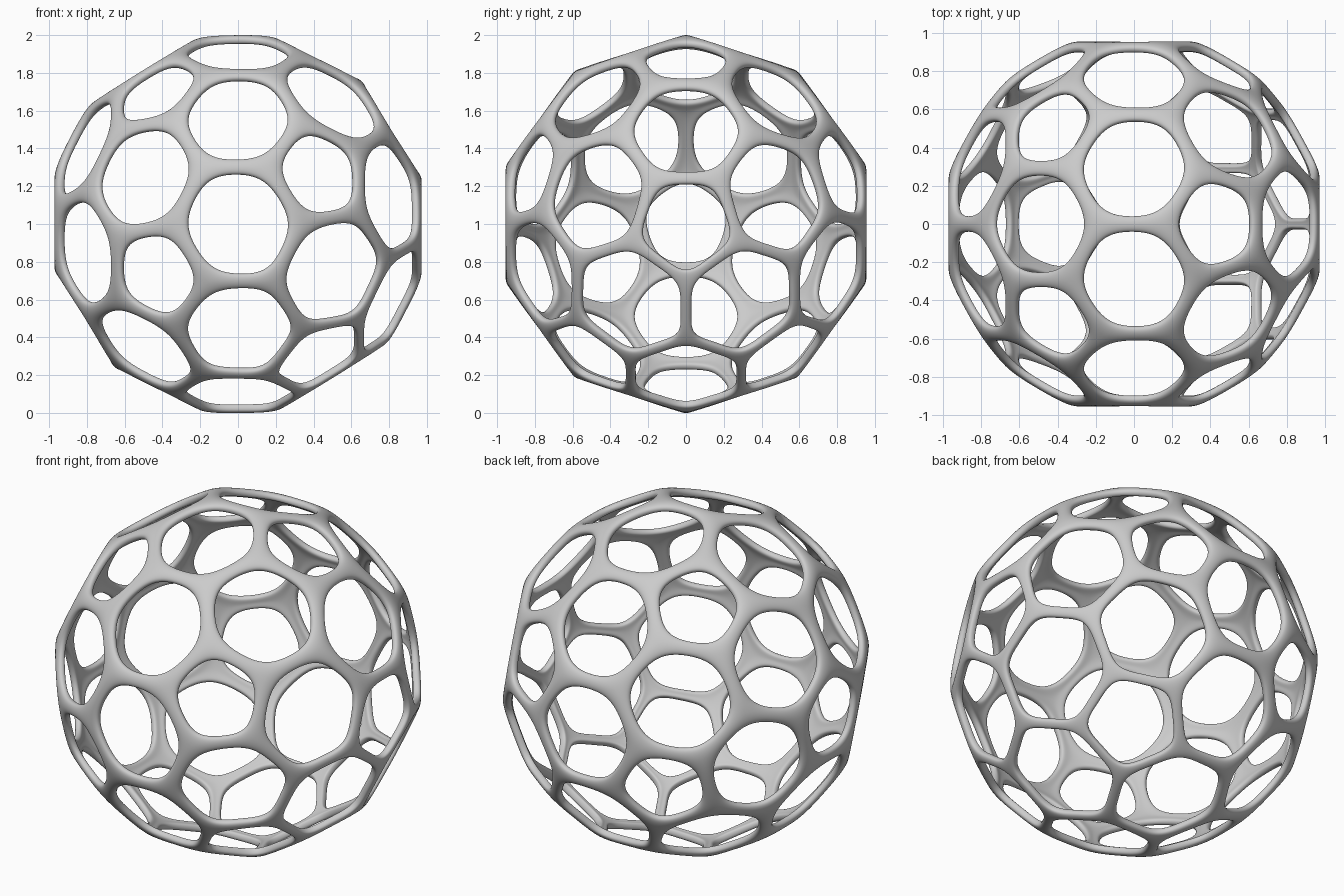
import bpy, bmesh, math
from mathutils import Vector

if "Cube" in bpy.data.objects:
    bpy.data.objects.remove(bpy.data.objects["Cube"])

R = 1.02                                  # radius of the lattice corners
THIN_DIR = Vector((0.65, 0.1, -0.75)).normalized()   # struts get finer this way

# Icosahedron directions with a five-sided axis along x, plus edge midpoints
ico = [Vector((1, 0, 0)), Vector((-1, 0, 0))]
for k in range(5):
    for s in (1, -1):
        a = math.radians(s * 90 + 72 * k)
        ico.append(Vector((s, 2 * math.cos(a), 2 * math.sin(a))).normalized())
pts = list(ico)
for i in range(12):
    for j in range(i):
        if ico[i].dot(ico[j]) > 0.3:
            pts.append((ico[i] + ico[j]).normalized())

# Triangulated sphere whose dual gives 12 pentagons and 30 hexagons
tri = bmesh.new()
for p in pts:
    tri.verts.new(p)
bmesh.ops.convex_hull(tri, input=tri.verts[:])
tri.faces.ensure_lookup_table()
tri.faces.index_update()

verts, quads, shared = [], [], {}


def add(co, key=None):
    if key is not None and key in shared:
        return shared[key]
    verts.append(co)
    if key is not None:
        shared[key] = len(verts) - 1
    return len(verts) - 1


def corner(f):
    return sum((v.co for v in f.verts), Vector()).normalized() * R


def hole_point(co, centre, thick, thin):
    t = 0.05 + 0.85 * co.normalized().dot(THIN_DIR)
    t = max(0.0, min(1.0, t))
    t = t * t * (3 - 2 * t)
    return centre.lerp(co, thick + (thin - thick) * t)


# One flat ring of quads around each hole
for v in tri.verts:
    n = v.co.normalized()
    u = n.orthogonal().normalized()
    w = n.cross(u)
    fs = sorted(v.link_faces,
                key=lambda f: math.atan2(corner(f).dot(w), corner(f).dot(u)))
    cs = [corner(f) for f in fs]
    k = len(fs)
    centre = sum(cs, Vector()) / k
    c_thick, c_thin = (0.76, 0.92) if k == 5 else (0.79, 0.92)
    m_thick, m_thin = (0.84, 0.86) if k == 5 else (0.86, 0.865)
    outer, inner = [], []
    for i in range(k):
        j = (i + 1) % k
        mid = (cs[i] + cs[j]) / 2
        outer.append(add(cs[i], fs[i].index))
        inner.append(add(hole_point(cs[i], centre, c_thick, c_thin)))
        outer.append(add(mid, frozenset((fs[i].index, fs[j].index))))
        inner.append(add(hole_point(mid, centre, m_thick, m_thin)))
    for i in range(2 * k):
        j = (i + 1) % (2 * k)
        quads.append((outer[i], outer[j], inner[j], inner[i]))
tri.free()

# Lattice ball: thickened and smoothed
me = bpy.data.meshes.new("lattice_ball")
me.from_pydata([tuple(p) for p in verts], [], quads)
me.update()
ball = bpy.data.objects.new("lattice_ball", me)
bpy.context.collection.objects.link(ball)
ball.location.z = 1.0
for p in me.polygons:
    p.use_smooth = True
sol = ball.modifiers.new("thickness", 'SOLIDIFY')
sol.thickness = 0.045
sol.offset = -1
sub = ball.modifiers.new("smooth", 'SUBSURF')
sub.levels = sub.render_levels = 3
